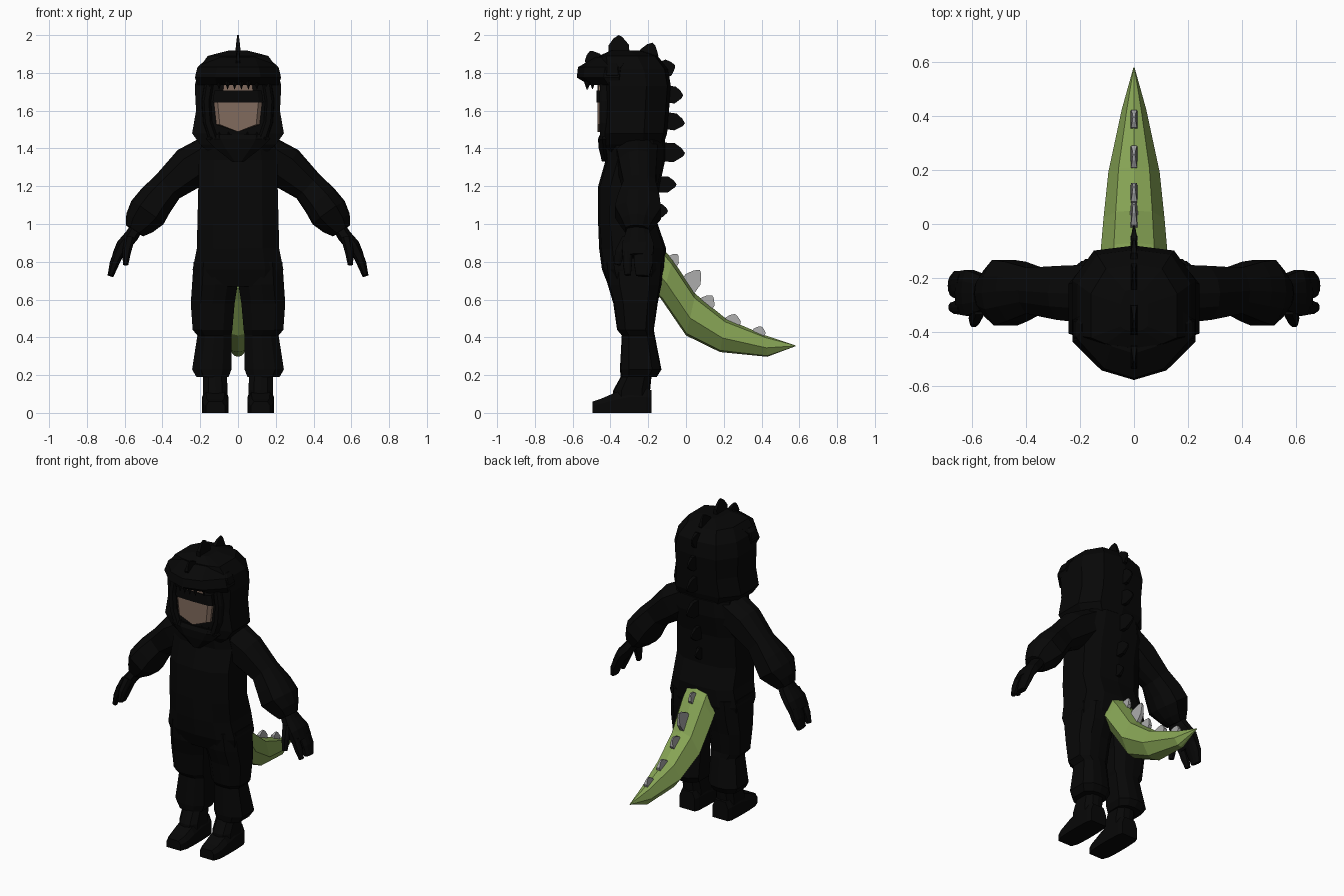
import bpy, bmesh, math
from mathutils import Vector


def material(name, rgb):
    m = bpy.data.materials.new(name)
    m.diffuse_color = (*rgb, 1)
    return m


BLACK = material("black_fabric", (0.0022, 0.0022, 0.0022))
GREEN = material("tail_green", (0.24, 0.37, 0.09))
GREY = material("spike_grey", (0.40, 0.40, 0.40))
SKIN = material("skin", (0.22, 0.145, 0.11))


def finish(name, bm, mat, mirror=False):
    bmesh.ops.recalc_face_normals(bm, faces=bm.faces)
    me = bpy.data.meshes.new(name)
    bm.to_mesh(me)
    bm.free()
    me.materials.append(mat)
    ob = bpy.data.objects.new(name, me)
    bpy.context.collection.objects.link(ob)
    if mirror:
        ob.modifiers.new("mirror", 'MIRROR')
    return ob


def skin_rings(name, rings, mat, mirror=False):
    """Join equal-length point rings into a closed faceted solid."""
    bm = bmesh.new()
    rows = [[bm.verts.new(p) for p in r] for r in rings]
    n = len(rows[0])
    for a, b in zip(rows, rows[1:]):
        for i in range(n):
            j = (i + 1) % n
            bm.faces.new((a[i], a[j], b[j], b[i]))
    bm.faces.new(rows[0][::-1])
    bm.faces.new(rows[-1])
    return finish(name, bm, mat, mirror)


def section(c=0.55, e=0.93, front=None, back=None):
    """Rounded ten-sided cross-section in a unit square."""
    f, k = front or c, back or c
    return [(1, -f), (1, k), (c, e), (0, 1), (-c, e),
            (-1, k), (-1, -f), (-c, -e), (0, -1), (c, -e)]


def tower(name, rows, mat, mirror=False, **shape):
    """Upright loft; rows are (z, x0, x1, y0, y1)."""
    rings = [[((x0 + x1) / 2 + u * (x1 - x0) / 2, (y0 + y1) / 2 + v * (y1 - y0) / 2, z)
              for u, v in section(**shape)] for z, x0, x1, y0, y1 in rows]
    return skin_rings(name, rings, mat, mirror)


def wide(rows):
    return [(z, -x, x, y0, y1) for z, x, y0, y1 in rows]


def tube(name, path, mat, mirror=True):
    """Loft along a path; rows are (x, y, z, depth, thickness)."""
    pts = [Vector(p[:3]) for p in path]
    rings = []
    for i, p in enumerate(path):
        t = (pts[min(i + 1, len(pts) - 1)] - pts[max(i - 1, 0)]).normalized()
        v = t.cross(Vector((0, 1, 0))).normalized()
        u = v.cross(t)
        rings.append([pts[i] + u * a * p[3] + v * b * p[4] for a, b in section(0.5, 0.9)])
    return skin_rings(name, rings, mat, mirror)


def spike(name, y, z, angle, w, h, mat):
    """Thin blade on the centre line, pointing along angle in the yz plane."""
    n = Vector((0, math.cos(angle), math.sin(angle)))
    t = Vector((0, -n.z, n.y))
    prof = [(-w, -0.05), (-w, 0.4 * h), (-0.35 * w, 0.9 * h), (0, h),
            (0.5 * w, 0.8 * h), (w, 0.4 * h), (w, -0.05)]
    base = Vector((0, y, z))
    rings = [[base + t * a + n * b + Vector((s * (0.016 - 0.012 * max(b, 0) / h), 0, 0))
              for a, b in prof] for s in (-1, 1)]
    return skin_rings(name, rings, mat)


def cone(name, x, y, z, r, h, mirror=True):
    bm = bmesh.new()
    base = [bm.verts.new((x + r * a, y + r * b, z)) for a, b in ((1, 0), (0, 1), (-1, 0), (0, -1))]
    tip = bm.verts.new((x, y, z + h))
    bm.faces.new(base)
    for i in range(4):
        bm.faces.new((base[i], base[(i + 1) % 4], tip))
    return finish(name, bm, BLACK, mirror)


# Torso
tower("torso", wide([(0.67, 0.225, -0.41, -0.14), (0.76, 0.24, -0.445, -0.11),
                     (0.87, 0.218, -0.46, -0.105), (1.0, 0.215, -0.465, -0.15),
                     (1.2, 0.21, -0.465, -0.14), (1.34, 0.21, -0.425, -0.11),
                     (1.44, 0.19, -0.44, -0.11), (1.48, 0.13, -0.40, -0.15)]), BLACK, c=0.6)

# Trouser legs with baggy knees and cuffs
tower("leg", [(0.80, 0.002, 0.235, -0.43, -0.12), (0.68, 0.002, 0.243, -0.415, -0.13),
              (0.58, 0.018, 0.25, -0.385, -0.15), (0.44, 0.03, 0.24, -0.365, -0.17),
              (0.41, 0.035, 0.215, -0.34, -0.165), (0.23, 0.035, 0.243, -0.35, -0.13),
              (0.19, 0.05, 0.22, -0.345, -0.155)], BLACK, True)

# Shoes
tower("ankle", [(0.05, 0.055, 0.185, -0.39, -0.185), (0.12, 0.055, 0.185, -0.385, -0.19),
                (0.22, 0.06, 0.185, -0.33, -0.18)], BLACK, True)
shoe_rows = [(-0.495, 0.05, 0.06), (-0.45, 0.066, 0.075), (-0.38, 0.07, 0.105),
             (-0.30, 0.07, 0.13), (-0.21, 0.066, 0.13), (-0.183, 0.055, 0.12)]
skin_rings("shoe", [[(0.12 + w * a, y, h * b) for a, b in
                     ((-1, 0), (1, 0), (1, 0.65), (0.7, 1), (-0.7, 1), (-1, 0.65))]
                    for y, w, h in shoe_rows], BLACK, True)

# Sleeves with a puffed cuff
tube("sleeve", [(0.13, -0.26, 1.38, 0.11, 0.10), (0.25, -0.255, 1.30, 0.10, 0.115),
                (0.37, -0.247, 1.20, 0.085, 0.088), (0.435, -0.25, 1.125, 0.11, 0.098),
                (0.48, -0.255, 1.06, 0.122, 0.105), (0.522, -0.258, 1.005, 0.085, 0.085),
                (0.548, -0.26, 0.965, 0.06, 0.055)], BLACK)

# Hands
tube("palm", [(0.53, -0.255, 0.99, 0.05, 0.035), (0.565, -0.255, 0.935, 0.068, 0.037),
              (0.61, -0.255, 0.885, 0.085, 0.036), (0.64, -0.255, 0.83, 0.08, 0.028)], BLACK)
tube("fingers", [(0.63, -0.225, 0.85, 0.05, 0.028), (0.655, -0.225, 0.79, 0.05, 0.025),
                 (0.675, -0.23, 0.725, 0.035, 0.016)], BLACK)
tube("index_finger", [(0.63, -0.31, 0.85, 0.025, 0.026), (0.655, -0.31, 0.79, 0.024, 0.023),
                      (0.675, -0.308, 0.73, 0.016, 0.014)], BLACK)
tube("thumb", [(0.575, -0.31, 0.92, 0.03, 0.028), (0.59, -0.35, 0.85, 0.026, 0.023),
               (0.595, -0.365, 0.785, 0.018, 0.014)], BLACK)

# Hood, squarer at the front than at the back
tower("hood", wide([(1.35, 0.12, -0.42, -0.17), (1.42, 0.20, -0.445, -0.12),
                    (1.48, 0.243, -0.45, -0.10), (1.60, 0.222, -0.45, -0.09),
                    (1.73, 0.229, -0.45, -0.08), (1.82, 0.21, -0.46, -0.095),
                    (1.89, 0.16, -0.46, -0.15), (1.918, 0.05, -0.40, -0.24)]),
      BLACK, c=0.65, e=0.9, front=0.75, back=0.3)

# Upper jaw visor, lower jaw collar and hood eyes
tower("upper_jaw", wide([(1.735, 0.215, -0.51, -0.30), (1.775, 0.228, -0.578, -0.28),
                         (1.83, 0.208, -0.572, -0.27), (1.885, 0.16, -0.48, -0.25)]),
      BLACK, c=0.53, e=0.76, front=0.05, back=0.5)
tower("lower_jaw", wide([(1.33, 0.03, -0.445, -0.38), (1.40, 0.12, -0.462, -0.36),
                         (1.45, 0.17, -0.466, -0.36), (1.475, 0.15, -0.455, -0.38)]), BLACK)
tower("hood_eye", [(1.76, 0.15, 0.215, -0.42, -0.36), (1.79, 0.15, 0.225, -0.445, -0.335),
                   (1.83, 0.15, 0.215, -0.44, -0.34), (1.85, 0.15, 0.195, -0.41, -0.36)], BLACK, True)
for i, (x, y) in enumerate([(0.018, -0.525), (0.055, -0.52), (0.10, -0.495), (0.15, -0.45)]):
    cone("upper_tooth_%d" % i, x, y, 1.76, 0.018, -0.05)
for i, x in enumerate((0.05, 0.10, 0.14)):
    cone("lower_tooth_%d" % i, x, -0.445, 1.45, 0.016, 0.04)

# Rim beside the face
tube("hood_rim", [(0.13, -0.425, 1.45, 0.03, 0.025), (0.16, -0.425, 1.54, 0.033, 0.025),
                  (0.167, -0.425, 1.65, 0.033, 0.025), (0.15, -0.425, 1.76, 0.03, 0.025)], BLACK)

# Face with pointed chin, dark fringe, and a sliver of forehead above it
face = [(0, 1.488), (0.115, 1.527), (0.128, 1.642), (0.11, 1.70), (-0.11, 1.70),
        (-0.128, 1.642), (-0.115, 1.527)]
skin_rings("face", [[(x * s, y, z) for x, z in face]
                    for y, s in ((-0.38, 1), (-0.45, 1), (-0.468, 0.84))], SKIN)
tower("fringe", wide([(1.642, 0.135, -0.473, -0.38), (1.708, 0.125, -0.473, -0.38)]),
      BLACK, c=0.82, front=0.6)
tower("forehead", wide([(1.70, 0.08, -0.468, -0.38), (1.736, 0.075, -0.468, -0.38)]), SKIN, c=0.9)

# Tail: rows are (top y, top z, bottom y, bottom z, half width)
tail_rows = [(-0.13, 0.88, -0.18, 0.66, 0.118), (-0.07, 0.81, -0.13, 0.60, 0.124),
             (0.05, 0.63, 0.0, 0.41, 0.113), (0.21, 0.50, 0.18, 0.322, 0.095),
             (0.42, 0.41, 0.43, 0.297, 0.045), (0.58, 0.357, 0.58, 0.353, 0.002)]
tail_section = [(0, 0), (0.6, 0.1), (1, 0.58), (0.45, 0.95), (0, 1),
                (-0.45, 0.95), (-1, 0.58), (-0.6, 0.1)]
skin_rings("tail", [[(w * a, ty + (by - ty) * b, tz + (bz - tz) * b) for a, b in tail_section]
                    for ty, tz, by, bz, w in tail_rows], GREEN)

# Grey spikes on the tail: (y, z, angle, half width, height)
for i, (y, z, a, w, h) in enumerate([(-0.08, 0.79, 58, 0.034, 0.062), (0.015, 0.675, 55, 0.048, 0.10),
                                     (0.105, 0.57, 58, 0.04, 0.062), (0.245, 0.475, 75, 0.042, 0.05),
                                     (0.385, 0.42, 72, 0.034, 0.04)]):
    spike("tail_spike_%d" % i, y, z, math.radians(a), w, h, GREY)

# Black spikes over the hood and down the back
for i, (y, z, a, w, h) in enumerate([(-0.485, 1.86, 115, 0.045, 0.06), (-0.355, 1.91, 92, 0.055, 0.09),
                                     (-0.205, 1.875, 72, 0.05, 0.09), (-0.115, 1.82, 20, 0.045, 0.06),
                                     (-0.085, 1.685, -3, 0.045, 0.07), (-0.09, 1.545, -8, 0.045, 0.085),
                                     (-0.10, 1.38, -3, 0.05, 0.095), (-0.125, 1.21, 0, 0.042, 0.075),
                                     (-0.15, 1.07, 0, 0.036, 0.055)]):
    spike("back_spike_%d" % i, y, z, math.radians(a), w, h, BLACK)
